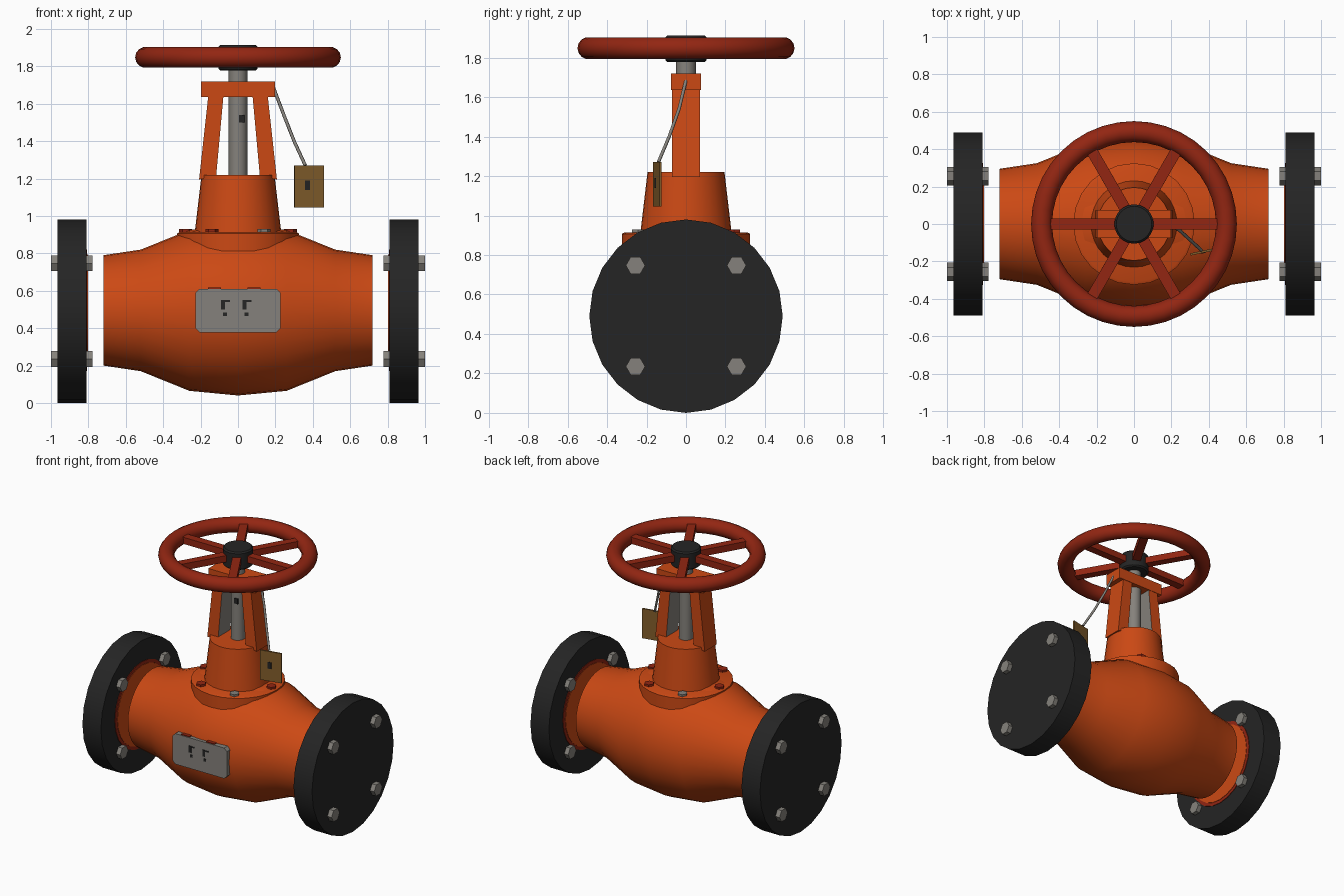
import bpy, bmesh, math
from mathutils import Vector, Matrix

if "Cube" in bpy.data.objects:
    bpy.data.objects.remove(bpy.data.objects["Cube"])


def mat(name, rgb):
    m = bpy.data.materials.new(name)
    m.diffuse_color = (*rgb, 1)
    m.use_nodes = True
    m.node_tree.nodes["Principled BSDF"].inputs["Base Color"].default_value = m.diffuse_color
    return m


ORANGE = mat("orange paint", (0.6, 0.066, 0.007))
RED = mat("dark red", (0.29, 0.019, 0.006))
BLACK = mat("black iron", (0.018, 0.018, 0.018))
STEEL = mat("grey steel", (0.235, 0.222, 0.2))
BRASS = mat("brown brass", (0.22, 0.108, 0.024))


def finish(name, bm, *mats, smooth=True):
    bmesh.ops.recalc_face_normals(bm, faces=bm.faces)
    me = bpy.data.meshes.new(name)
    bm.to_mesh(me)
    bm.free()
    ob = bpy.data.objects.new(name, me)
    bpy.context.collection.objects.link(ob)
    for m in mats:
        me.materials.append(m)
    if smooth:
        bpy.ops.object.select_all(action='DESELECT')
        ob.select_set(True)
        bpy.context.view_layer.objects.active = ob
        bpy.ops.object.shade_smooth_by_angle(angle=math.radians(30))
    return ob


def lathe(name, profile, m, axis='Z', centre=(0, 0, 0), n=24, smooth=True):
    """Turn (radius, height) points round an axis and cap both ends."""
    bm = bmesh.new()
    rings = []
    for r, h in profile:
        ring = []
        for i in range(n):
            a = math.tau * i / n
            u, v = r * math.cos(a), r * math.sin(a)
            p = (u, v, h) if axis == 'Z' else (h, u, v)
            ring.append(bm.verts.new(Vector(p) + Vector(centre)))
        rings.append(ring)
    for a, b in zip(rings, rings[1:]):
        for i in range(n):
            j = (i + 1) % n
            bm.faces.new((a[i], a[j], b[j], b[i]))
    bm.faces.new(rings[0])
    bm.faces.new(rings[-1])
    return finish(name, bm, m, smooth=smooth)


def box(name, lo, hi, m, turn=0):
    lo, hi = Vector(lo), Vector(hi)
    bm = bmesh.new()
    bmesh.ops.create_cube(bm, size=1)
    size, mid = hi - lo, (lo + hi) / 2
    bm.transform(Matrix.Translation(mid) @ Matrix.Rotation(turn, 4, 'Z')
                 @ Matrix.Diagonal((*size, 1)))
    return finish(name, bm, m, smooth=False)


def prism(name, outline, y0, y1, *mats):
    """Push an x-z outline from y0 to y1."""
    bm = bmesh.new()
    face = bm.faces.new([bm.verts.new((x, y0, z)) for x, z in outline])
    ext = bmesh.ops.extrude_face_region(bm, geom=[face])
    bmesh.ops.translate(bm, vec=(0, y1 - y0, 0),
                        verts=[g for g in ext["geom"] if isinstance(g, bmesh.types.BMVert)])
    return finish(name, bm, *mats, smooth=False)


# Swollen valve body lying along x
half = [(0.455, 0), (0.43, 0.26), (0.325, 0.52), (0.295, 0.72)]
body = [(r, -x) for r, x in reversed(half[1:])] + half
lathe("valve_body", body, ORANGE, 'X', (0, 0, 0.495), 32)

# End flanges, seat faces and flange bolts
for s, side in ((-1, "left"), (1, "right")):
    lathe(side + "_flange", [(0.49, s * 0.81), (0.49, s * 0.965)], BLACK, 'X', (0, 0, 0.49))
    lathe(side + "_seat_rim", [(0.325, s * 0.806), (0.325, s * 0.82)], RED, 'X', (0, 0, 0.495))
    lathe(side + "_seat_face", [(0.3, s * 0.803), (0.3, s * 0.82)], ORANGE, 'X', (0, 0, 0.495))
    for y in (-0.256, 0.256):
        for z in (0.235, 0.747):
            lathe(side + "_flange_bolt", [(0.049, s * 0.777), (0.049, s)], STEEL, 'X',
                  (0, y, z), 6, smooth=False)

# Bonnet collar, neck and collar bolts
lathe("bonnet_collar", [(0.325, 0.78), (0.325, 0.907), (0.31, 0.915)], ORANGE, n=24)
lathe("bonnet_neck", [(0.235, 0.88), (0.195, 1.22)], ORANGE, n=32)
for i in range(6):
    a = math.radians(60 * i)
    lathe("collar_bolt", [(0.035, 0.86), (0.035, 0.93)], STEEL if i in (2, 5) else RED,
          centre=(0.28 * math.cos(a), 0.28 * math.sin(a), 0), n=6, smooth=False)

# Yoke: two leaning legs with steel inner faces, and a crossbar
for s, side in ((-1, "left"), (1, "right")):
    leg = [(s * 0.208, 1.195), (s * 0.117, 1.21), (s * 0.077, 1.65), (s * 0.158, 1.65)]
    ob = prism(side + "_yoke_leg", leg, -0.072, 0.072, ORANGE, STEEL)
    for f in ob.data.polygons:
        if f.normal.x * s < -0.8:
            f.material_index = 1
box("yoke_crossbar", (-0.197, -0.075, 1.635), (0.197, 0.075, 1.72), ORANGE)

# Stem with a small dark mark
lathe("stem", [(0.05, 1.2), (0.05, 1.8)], STEEL, n=16)
box("stem_mark", (0.005, -0.053, 1.5), (0.035, -0.045, 1.54), BLACK)

# Handwheel: rim, six spokes, hub
bpy.ops.mesh.primitive_torus_add(location=(0, 0, 1.848), major_radius=0.494, minor_radius=0.056,
                                 major_segments=40, minor_segments=14)
rim = bpy.context.object
rim.name = "handwheel_rim"
rim.data.materials.append(RED)
bpy.ops.object.shade_smooth_by_angle(angle=math.radians(40))
for i in range(3):
    box("handwheel_spokes", (-0.48, -0.03, 1.825), (0.48, 0.03, 1.875), RED, math.radians(60 * i))
lathe("handwheel_hub", [(0.095, 1.777), (0.105, 1.787), (0.105, 1.903), (0.095, 1.913)], BLACK)

# Name plate with clipped corners and plain dark marks
c = 0.022
plate = [(-0.228 + c, 0.378), (0.228 - c, 0.378), (0.228, 0.378 + c), (0.228, 0.61 - c),
         (0.228 - c, 0.61), (-0.228 + c, 0.61), (-0.228, 0.61 - c), (-0.228, 0.378 + c)]
prism("name_plate", plate, -0.46, -0.40, STEEL)
for x in (-0.07, 0.045):
    for dx, z, w, h in ((-0.01, 0.525, 0.02, 0.05), (0.012, 0.545, 0.03, 0.01),
                        (0.0, 0.475, 0.02, 0.02)):
        box("plate_mark", (x + dx - w / 2, -0.463, z - h / 2),
            (x + dx + w / 2, -0.458, z + h / 2), BLACK)
for x in (-0.125, 0.085):
    box("plate_top_chip", (x - 0.035, -0.455, 0.6), (x + 0.035, -0.43, 0.617), RED)

# Hanging tag on a bent wire
turn = math.radians(12)
box("hanging_tag", (0.3, -0.152, 1.045), (0.459, -0.14, 1.27), BRASS, turn)
box("tag_mark", (0.358, -0.156, 1.14), (0.385, -0.145, 1.19), BLACK, turn)
cu = bpy.data.curves.new("tag_wire", 'CURVE')
cu.dimensions = '3D'
cu.bevel_depth = 0.009
cu.bevel_resolution = 1
cu.use_fill_caps = True
pts = [(0.19, 0, 1.685), (0.245, -0.035, 1.54), (0.3, -0.085, 1.4), (0.36, -0.14, 1.27)]
sp = cu.splines.new('POLY')
sp.points.add(len(pts) - 1)
for p, co in zip(sp.points, pts):
    p.co = (*co, 1)
cu.materials.append(STEEL)
bpy.context.collection.objects.link(bpy.data.objects.new("tag_wire", cu))
